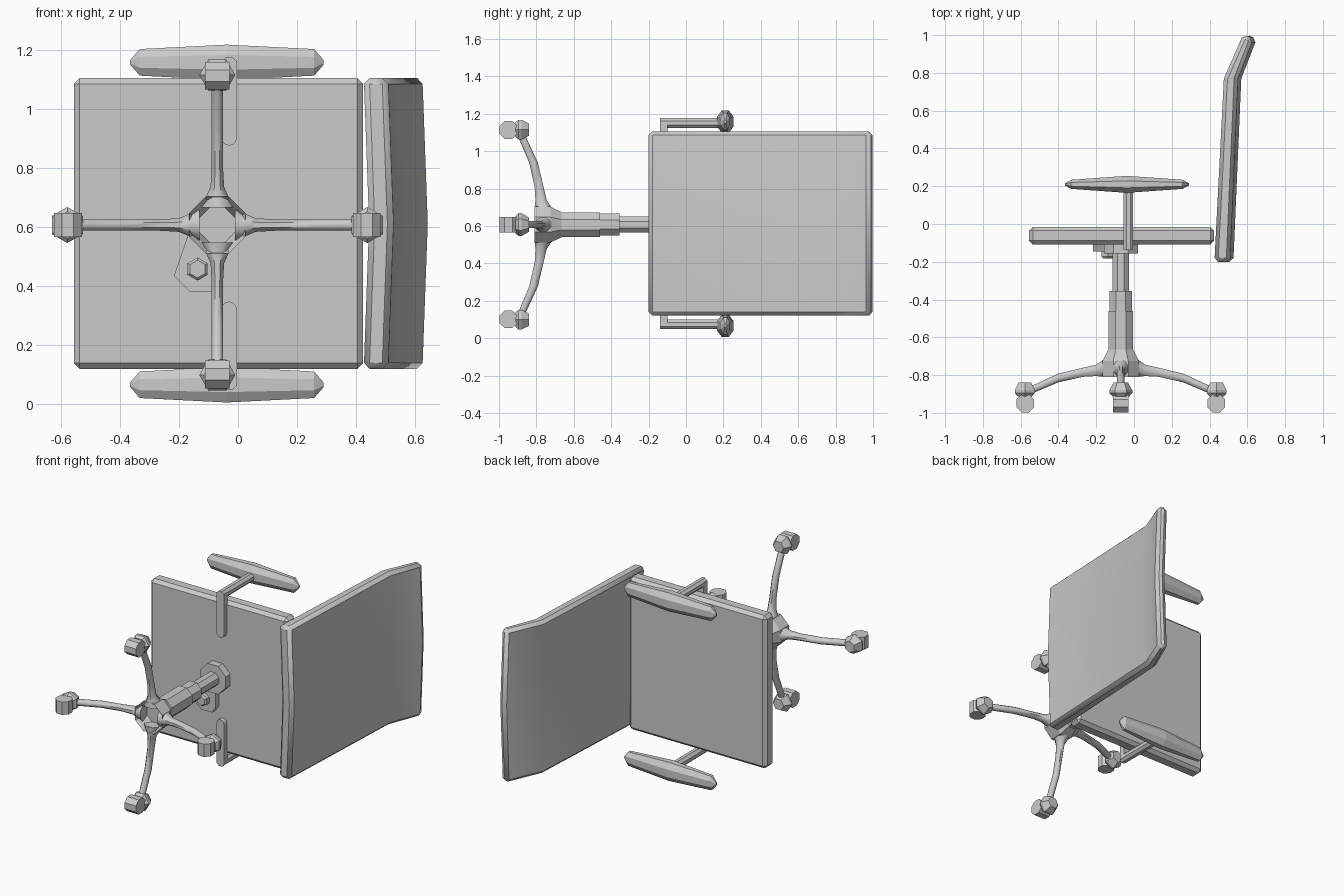
import bpy, bmesh, math

if "Cube" in bpy.data.objects:
    bpy.data.objects.remove(bpy.data.objects["Cube"])

grey = bpy.data.materials.new("plain grey")
grey.use_nodes = True
grey.diffuse_color = (0.6, 0.6, 0.6, 1)
grey.node_tree.nodes["Principled BSDF"].inputs["Base Color"].default_value = (0.6, 0.6, 0.6, 1)

CX, CZ = -0.07, 0.607      # column axis, running along y
MID = 0.612                # symmetry plane of seat, back and arms


def loft(name, rings, bevel=0.0, smooth=None):
    """Skin closed rings of equal length and cap both ends."""
    bm = bmesh.new()
    rows = [[bm.verts.new(p) for p in ring] for ring in rings]
    n = len(rows[0])
    for a, b in zip(rows, rows[1:]):
        for i in range(n):
            j = (i + 1) % n
            bm.faces.new((a[i], a[j], b[j], b[i]))
    bm.faces.new(rows[0])
    bm.faces.new(rows[-1])
    bmesh.ops.recalc_face_normals(bm, faces=bm.faces)
    mesh = bpy.data.meshes.new(name)
    bm.to_mesh(mesh)
    bm.free()
    mesh.materials.append(grey)
    obj = bpy.data.objects.new(name, mesh)
    bpy.context.collection.objects.link(obj)
    if bevel:
        mod = obj.modifiers.new("Bevel", "BEVEL")
        mod.width = bevel
        mod.segments = 1
        mod.limit_method = "ANGLE"
        mod.angle_limit = math.radians(50)
    if smooth:
        bpy.ops.object.select_all(action="DESELECT")
        obj.select_set(True)
        bpy.context.view_layer.objects.active = obj
        bpy.ops.object.shade_smooth_by_angle(angle=math.radians(smooth))
    return obj


def ngon(n, a, b, turn=0.5):
    """Points of an n-gon; turn 0.5 puts flats on the axes (a, b are then half widths)."""
    k = 1 / math.cos(math.pi / n) if turn else 1
    return [(a * k * math.cos((i + turn) * math.tau / n),
             b * k * math.sin((i + turn) * math.tau / n)) for i in range(n)]


def turned(name, steps, x=CX, z=CZ, n=8):
    """Faceted turning about an axis along y; steps are (y, radius)."""
    return loft(name, [[(x + u, y, z + v) for u, v in ngon(n, r, r)] for y, r in steps])


def box(name, x, y, z, bevel):
    ring = [(x[0], y[0]), (x[1], y[0]), (x[1], y[1]), (x[0], y[1])]
    return loft(name, [[(u, v, w) for u, v in ring] for w in z], bevel)


# seat cushion
box("seat", (-0.556, 0.424), (-0.108, -0.015), (0.12, 1.105), 0.02)

# backrest: bent side profile, bowed slightly rearwards across its width
profile = [(0.425, -0.2), (0.475, 0.77), (0.578, 1.005),
           (0.632, 0.98), (0.55, 0.77), (0.508, -0.2)]
loft("backrest", [[(x + bow, y, z) for x, y in profile]
                  for z, bow in ((0.12, 0), (MID, 0.018), (1.105, 0))], 0.02, 40)

# gas lift column and the hub below it
turned("column_upper", [(-0.37, 0.043), (-0.1, 0.043)])
turned("column_middle", [(-0.47, 0.059), (-0.355, 0.059)])
turned("column_lower", [(-0.72, 0.066), (-0.46, 0.066)])
turned("hub", [(-0.74, 0.048), (-0.74, 0.06), (-0.775, 0.075), (-0.81, 0.096),
               (-0.725, 0.096), (-0.665, 0.067)])

# tilt mechanism under the seat
turned("mechanism_boss", [(-0.155, 0.09), (-0.1, 0.09)])
plate = [(-0.16, 0.6), (-0.217, 0.435), (-0.163, 0.382), (-0.085, 0.382), (-0.06, 0.42), (-0.06, 0.6)]
loft("mechanism_plate", [[(x, y, z) for x, z in plate] for y in (-0.145, -0.1)])
turned("tilt_knob", [(-0.182, 0.026), (-0.172, 0.034), (-0.14, 0.034)], -0.137, 0.458, 6)

# four legs with casters, turned about the column
for name, c, s in (("left", 1, 0), ("top", 0, 1), ("right", -1, 0), ("bottom", 0, -1)):
    def place(r, y, t):
        return (CX + r * c - t * s, y, CZ + r * s + t * c)

    # r, y, half width, half height
    stations = [(0.06, -0.755, 0.06, 0.052), (0.095, -0.765, 0.038, 0.044),
                (0.13, -0.775, 0.023, 0.03), (0.2, -0.785, 0.019, 0.024),
                (0.33, -0.815, 0.019, 0.023), (0.45, -0.868, 0.019, 0.021),
                (0.5, -0.89, 0.019, 0.02)]
    loft(name + "_leg", [[place(r, y + v, u) for u, v in ngon(8, w, h)]
                         for r, y, w, h in stations], 0, 50)
    loft(name + "_caster_socket",
         [[place(0.508 + v, y, u) for u, v in ngon(6, k, k, 0)]
          for y, k in ((-0.84, 0.038), (-0.88, 0.061), (-0.895, 0.061), (-0.912, 0.045))])
    loft(name + "_caster_wheel",
         [[place(0.506 + u, -0.949 + v, t) for u, v in ngon(8, 0.047, 0.049)]
          for t in (-0.041, 0.041)])

# armrests, mirrored about the middle plane
for name, m in (("upper", 1), ("lower", -1)):
    # x, half width, half height of the faceted pad
    pad = [(-0.365, 0.008, 0.006), (-0.333, 0.045, 0.024), (-0.038, 0.06, 0.045),
           (0.258, 0.045, 0.024), (0.29, 0.008, 0.006)]
    loft(name + "_arm_pad", [[(x, 0.21 + v, MID + m * (0.546 + u)) for u, v in ngon(8, w, h)]
                             for x, w, h in pad])
    loft(name + "_arm_post", [[(-0.03 + u, y, MID + m * (0.538 + v)) for u, v in ngon(8, 0.026, 0.026)]
                              for y in (-0.138, 0.19)])
    # flat bracket with a rounded inner end
    bar = [(-0.03 + 0.026 * math.cos(a * math.pi / 6),
            0.29 - 0.026 * math.sin(a * math.pi / 6)) for a in range(7)]
    bar += [(-0.056, 0.55), (-0.004, 0.55)]
    loft(name + "_arm_bracket", [[(x, y, MID + m * z) for x, z in bar] for y in (-0.138, -0.1)])
